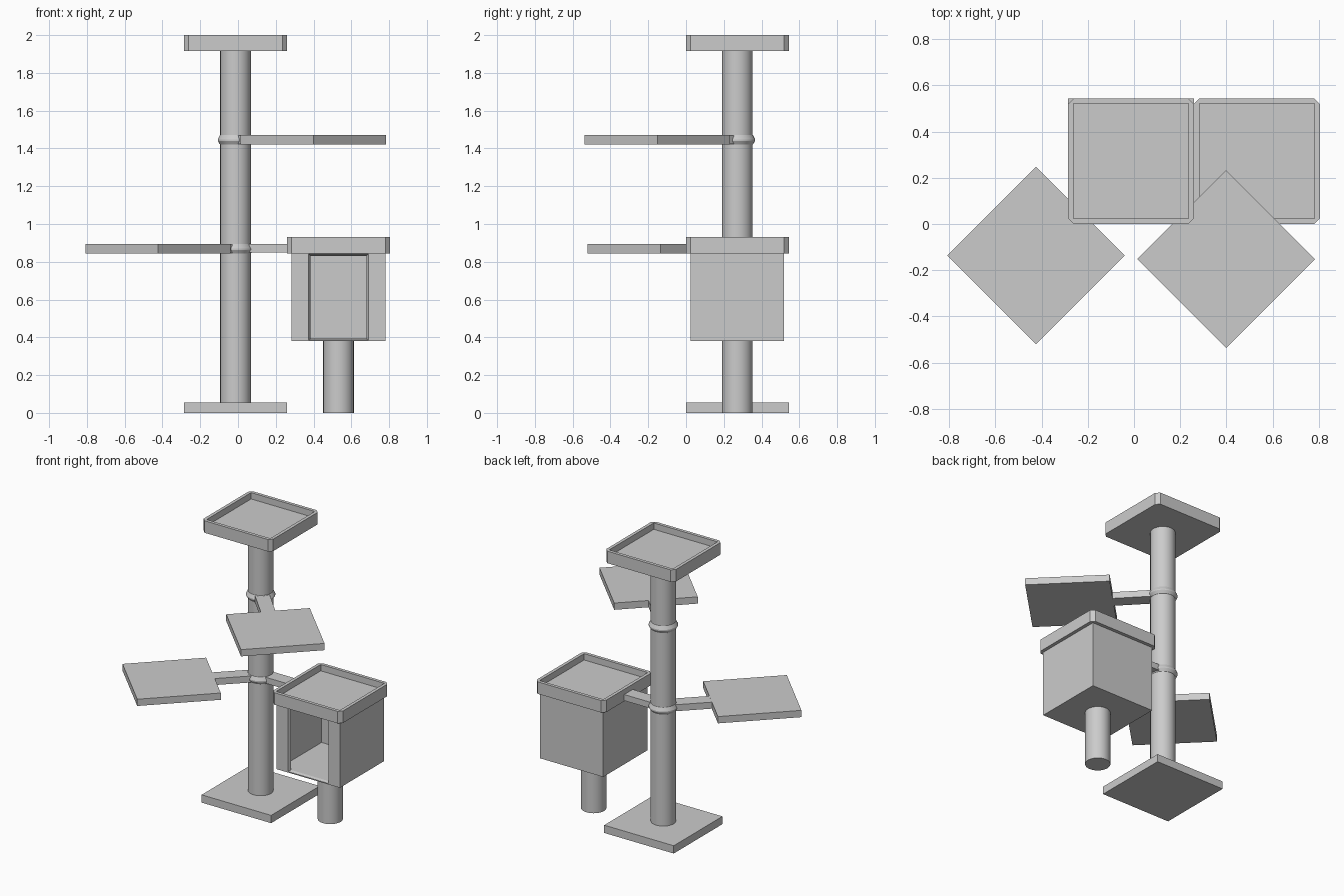
import bpy, bmesh, math
from mathutils import Matrix, Vector

if "Cube" in bpy.data.objects:
    bpy.data.objects.remove(bpy.data.objects["Cube"])

POLE = Vector((-0.013, 0.272))
CABIN = Vector((0.532, 0.272))


def make(name, bm):
    bmesh.ops.recalc_face_normals(bm, faces=bm.faces)
    me = bpy.data.meshes.new(name)
    bm.to_mesh(me)
    bm.free()
    ob = bpy.data.objects.new(name, me)
    bpy.context.collection.objects.link(ob)
    return ob


def loft(name, rings, merge=False):
    """Skin a stack of equal-length point rings and cap both ends."""
    bm = bmesh.new()
    rows = [[bm.verts.new(p) for p in r] for r in rings]
    n = len(rows[0])
    for a, b in zip(rows, rows[1:]):
        for i in range(n):
            j = (i + 1) % n
            bm.faces.new((a[i], a[j], b[j], b[i]))
    bm.faces.new(rows[0])
    bm.faces.new(rows[-1])
    if merge:
        bmesh.ops.remove_doubles(bm, verts=bm.verts, dist=1e-5)
    return make(name, bm)


def box(name, center, size, z0, z1, turn=0):
    bm = bmesh.new()
    mat = (Matrix.Translation((center[0], center[1], (z0 + z1) / 2))
           @ Matrix.Rotation(turn, 4, 'Z')
           @ Matrix.Diagonal((size[0], size[1], z1 - z0, 1)))
    bmesh.ops.create_cube(bm, size=1, matrix=mat)
    return make(name, bm)


def turned(name, c, profile, n=32):
    ob = loft(name, [[(c.x + r * math.cos(2 * math.pi * i / n),
                       c.y + r * math.sin(2 * math.pi * i / n), z)
                      for i in range(n)] for r, z in profile])
    bpy.context.view_layer.objects.active = ob
    ob.select_set(True)
    bpy.ops.object.shade_smooth_by_angle(angle=math.radians(20))
    ob.select_set(False)
    return ob


def octagon(c, h, cut, z):
    k = h - cut
    pts = [(h, -k), (h, k), (k, h), (-k, h), (-h, k), (-h, -k), (-k, -h), (k, -h)]
    return [(c.x + x, c.y + y, z) for x, y in pts]


def tray(name, c, z0, z1):
    loft(name, [octagon(c, 0.272, 0.024, z0), octagon(c, 0.272, 0.024, z1),
                octagon(c, 0.249, 0, z1), octagon(c, 0.249, 0, z1 - 0.045)], True)


def arm(name, target, z0, z1, width=0.095):
    d = Vector(target) - POLE
    start = POLE + d.normalized() * 0.07
    mid = (start + Vector(target)) / 2
    box(name, mid, ((Vector(target) - start).length, width), z0, z1,
        math.atan2(d.y, d.x))


def subtract(ob, cutter):
    mod = ob.modifiers.new("cut", 'BOOLEAN')
    mod.operation, mod.solver, mod.object = 'DIFFERENCE', 'EXACT', cutter
    bpy.context.view_layer.objects.active = ob
    bpy.ops.object.modifier_apply(modifier=mod.name)
    bpy.data.objects.remove(cutter)


# base and posts
box("base", POLE, (0.544, 0.544), 0, 0.055)
turned("main_post", POLE, [(0.081, 0.05), (0.081, 1.92)])
turned("cabin_post", CABIN, [(0.081, 0), (0.081, 0.385)])

# trays
tray("top_tray", POLE, 1.915, 2.0)
tray("cabin_roof_tray", CABIN, 0.845, 0.93)

# cabin: hollow box with a splayed front doorway
cabin = box("cabin", CABIN, (0.496, 0.496), 0.38, 0.847)
subtract(cabin, box("room_cutter", CABIN, (0.456, 0.456), 0.392, 0.83))


def door_ring(y, half, z0, z1):
    return [(CABIN.x + sx * half, y, z) for sx, z in
            ((-1, z0), (1, z0), (1, z1), (-1, z1))]


subtract(cabin, loft("door_cutter", [door_ring(0.014, 0.163, 0.384, 0.846),
                                     door_ring(0.06, 0.140, 0.398, 0.824)]))

# perches, arms and collars
for tag, c, side, z in (("left", (-0.424, -0.136), 1, 0.845),
                        ("right", (0.399, -0.152), -1, 1.422)):
    box(tag + "_perch", c, (0.544, 0.544), z, z + 0.048, math.pi / 4)
    edge = (c[0] + side * 0.188, c[1] + 0.188)
    arm(tag + "_perch_arm", edge, z + 0.001, z + 0.047)
    turned(tag + "_collar", POLE, [(0.080, z - 0.002), (0.083, z), (0.094, z + 0.018),
                                   (0.094, z + 0.026), (0.083, z + 0.048), (0.080, z + 0.05)])
arm("cabin_arm", (0.265, 0.272), 0.85, 0.893)
